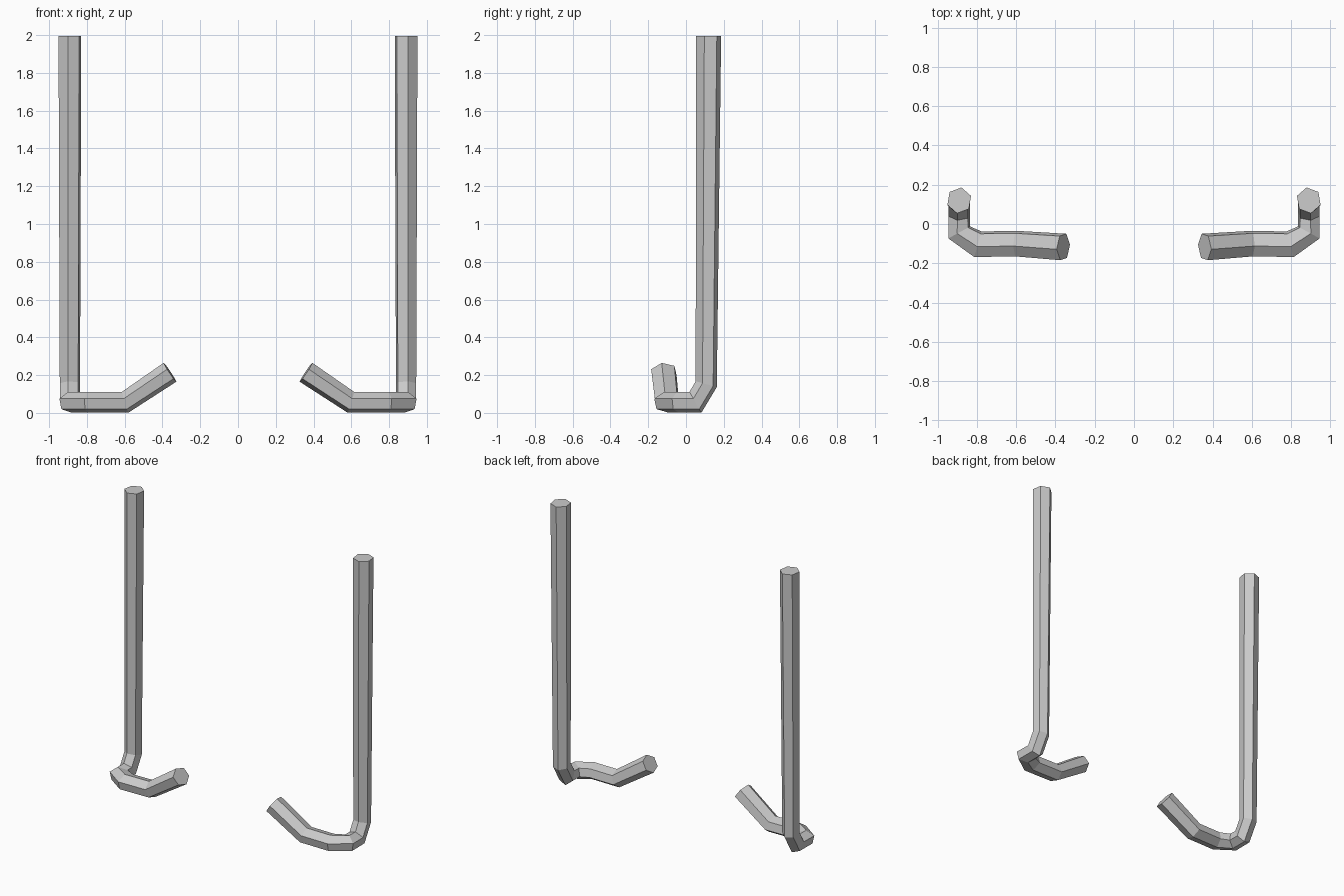
import bpy, bmesh
from math import sin, cos, radians
from mathutils import Vector

if "Cube" in bpy.data.objects:
    bpy.data.objects.remove(bpy.data.objects["Cube"])

# Path of one bent bar: (centre, depth radius, side radius)
PATH = [
    ((0.89, 0.12, 1.995), 0.067, 0.064),
    ((0.89, 0.107, 0.152), 0.057, 0.057),
    ((0.89, 0.05, 0.056), 0.056, 0.057),
    ((0.89, -0.043, 0.056), 0.056, 0.059),
    ((0.795, -0.103, 0.056), 0.056, 0.069),
    ((0.598, -0.10, 0.056), 0.056, 0.069),
    ((0.36, -0.117, 0.215), 0.061, 0.072),
]
SIDES, TWIST = 6, radians(10)


def bent_bar(name, path):
    """Sweep a hexagon along the path with mitred bends."""
    pts = [Vector(p[0]) for p in path]
    dirs = [(b - a).normalized() for a, b in zip(pts, pts[1:])]
    bm = bmesh.new()
    u, v = Vector((0, 1, 0)), Vector((-1, 0, 0))
    rings = []
    for i, (_, ru, rv) in enumerate(path):
        d_in, d_out = dirs[max(i - 1, 0)], dirs[min(i, len(dirs) - 1)]
        normal = (d_in + d_out).normalized()
        ring = []
        for k in range(SIDES):
            a = TWIST + k * 2 * 3.14159265 / SIDES
            off = u * (ru * cos(a)) + v * (rv * sin(a))
            off -= d_in * (off.dot(normal) / d_in.dot(normal))
            ring.append(bm.verts.new(pts[i] + off))
        rings.append(ring)
        turn = d_in.rotation_difference(d_out)
        u, v = turn @ u, turn @ v
    for r, s in zip(rings, rings[1:]):
        for k in range(SIDES):
            n = (k + 1) % SIDES
            bm.faces.new((r[k], r[n], s[n], s[k]))
    bm.faces.new(rings[0])
    bm.faces.new(rings[-1])
    bmesh.ops.recalc_face_normals(bm, faces=bm.faces[:])
    mesh = bpy.data.meshes.new(name)
    bm.to_mesh(mesh)
    bm.free()
    obj = bpy.data.objects.new(name, mesh)
    bpy.context.collection.objects.link(obj)
    return obj


# Pair of hooked bars, mirrored left to right
bars = bent_bar("hooked_bars", PATH)
mirror = bars.modifiers.new("mirror", 'MIRROR')
mirror.use_axis = (True, False, False)
mirror.use_mirror_merge = False
